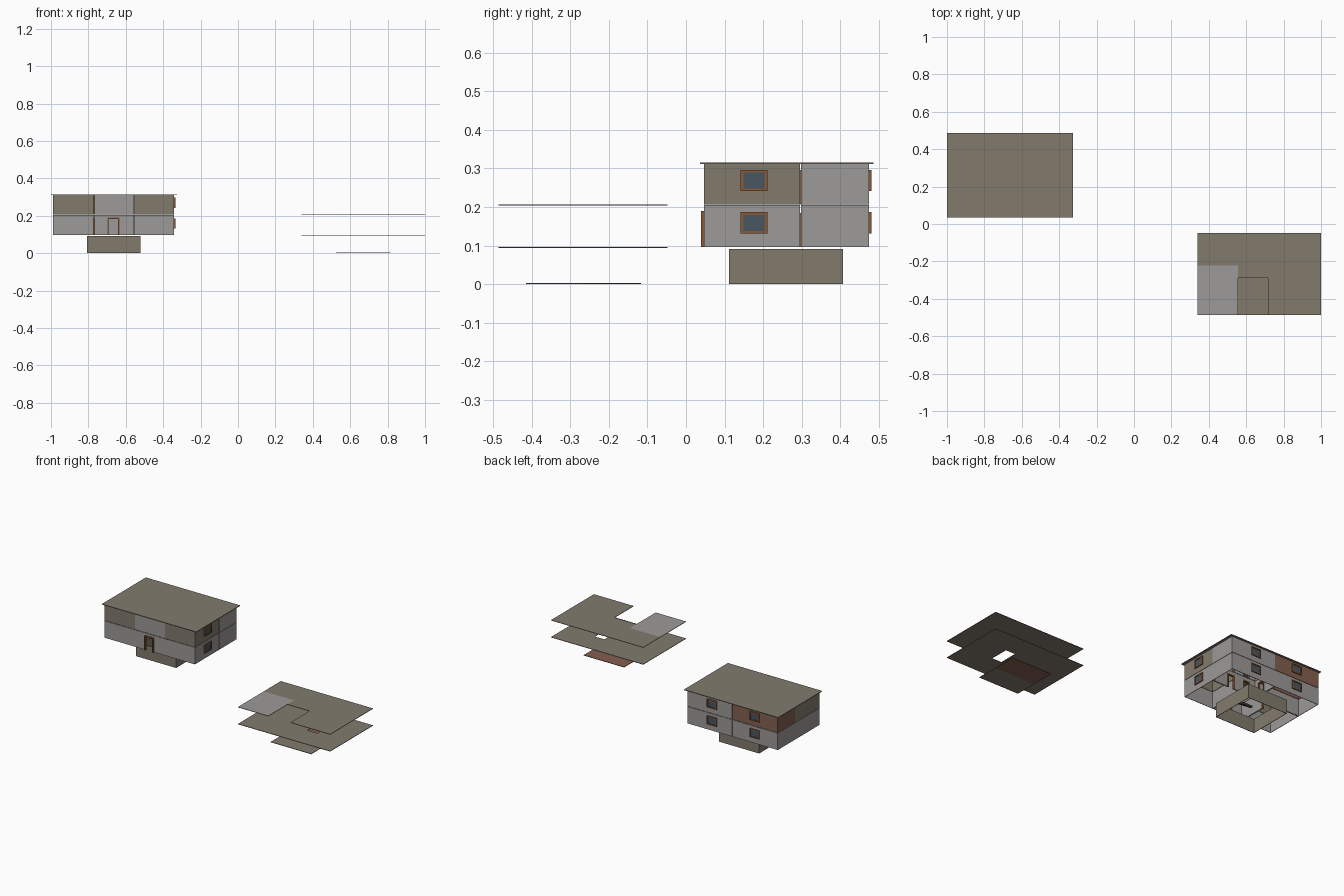
import bpy, bmesh
from mathutils import Matrix, Vector

if "Cube" in bpy.data.objects:
    bpy.data.objects.remove(bpy.data.objects["Cube"])


def material(name, rgb):
    m = bpy.data.materials.new(name)
    m.diffuse_color = (*rgb, 1)
    m.use_nodes = True
    m.node_tree.nodes["Principled BSDF"].inputs["Base Color"].default_value = m.diffuse_color
    return m


KHAKI = material("khaki", (0.225, 0.198, 0.152))
GREY = material("grey", (0.335, 0.325, 0.315))
TERRA = material("terracotta", (0.23, 0.115, 0.08))
WOOD = material("wood", (0.25, 0.10, 0.04))
GLASS = material("glass", (0.065, 0.095, 0.115))
DARK = material("dark stair", (0.085, 0.075, 0.065))


def boxes(name, items, mat):
    """One object from many boxes given as x0, x1, y0, y1, z0, z1."""
    bm = bmesh.new()
    for x0, x1, y0, y1, z0, z1 in items:
        mtx = Matrix.Translation(((x0 + x1) / 2, (y0 + y1) / 2, (z0 + z1) / 2))
        mtx @= Matrix.Diagonal((x1 - x0, y1 - y0, z1 - z0, 1))
        bmesh.ops.create_cube(bm, size=1, matrix=mtx)
    me = bpy.data.meshes.new(name)
    bm.to_mesh(me)
    bm.free()
    me.materials.append(mat)
    ob = bpy.data.objects.new(name, me)
    bpy.context.collection.objects.link(ob)
    return ob


def across(axis, pos, a0, a1, z0, z1, t):
    """Upright panel of thickness t lying across the given axis."""
    if axis == 'y':
        return (a0, a1, pos - t / 2, pos + t / 2, z0, z1)
    return (pos - t / 2, pos + t / 2, a0, a1, z0, z1)


# Levels and room lines
Z1, Z1T, Z2, Z2T = 0.096, 0.205, 0.207, 0.312
XL, XA, XM, XB, XR = -0.99, -0.77, -0.663, -0.555, -0.34
YF, YM, YB = 0.045, 0.297, 0.475
G, T = 0.003, 0.003

# Openings: axis, position, from, to, bottom, top
windows, doors = [], []
for z in (0.135, 0.245):
    windows.append(('x', XR, 0.145, 0.207, z, z + 0.048))
    windows.append(('y', YB, -0.55, -0.488, z, z + 0.048))
    windows.append(('y', YB, -0.855, -0.793, z, z + 0.048))
for z in (Z1, Z2):
    doors.append(('y', YM, -0.615, -0.57, z, z + 0.085))
    doors.append(('y', YM, -0.50, -0.455, z, z + 0.085))
    doors.append(('x', XA, 0.235, 0.28, z, z + 0.085))
    doors.append(('x', XM, 0.33, 0.375, z, z + 0.085))
doors.append(('y', YF, -0.695, -0.638, Z1, 0.186))
openings = windows + doors


def wall(axis, pos, a0, a1, z0, z1):
    """Boxes for one wall, leaving room for the openings in it."""
    cuts = sorted((o for o in openings if o[0] == axis and abs(o[1] - pos) < 0.01
                   and o[2] > a0 and o[3] < a1 and z0 - 0.01 < o[4] < z1),
                  key=lambda o: o[2])
    out, a = [], a0
    for _, _, b0, b1, lo, hi in cuts:
        out.append(across(axis, pos, a, b0, z0, z1, T))
        out.append(across(axis, pos, b0, b1, hi, z1, T))
        if lo > z0 + 0.005:
            out.append(across(axis, pos, b0, b1, z0, lo, T))
        a = b1
    out.append(across(axis, pos, a, a1, z0, z1, T))
    return out


def room(name, x0, x1, y0, y1, z0, z1, mat):
    """Four thin walls, open above and below."""
    x0, x1, y0, y1 = x0 + G, x1 - G, y0 + G, y1 - G
    parts = []
    for p in (y0, y1):
        parts += wall('y', p, x0 - T / 2, x1 + T / 2, z0, z1)
    for p in (x0, x1):
        parts += wall('x', p, y0 + T / 2, y1 - T / 2, z0, z1)
    boxes(name, parts, mat)


# Two storeys of five rooms
plan = [("front_left", XL, XA, YF, YM, KHAKI), ("hall", XA, XB, YF, YM, GREY),
        ("front_right", XB, XR, YF, YM, KHAKI), ("back_left", XL, XM, YM, YB, TERRA),
        ("back_right", XM, XR, YM, YB, GREY)]
for name, x0, x1, y0, y1, mat in plan:
    room(name + "_room_lower", x0, x1, y0, y1, Z1, Z1T, GREY)
    room(name + "_room_upper", x0, x1, y0, y1, Z2, Z2T, mat)

# Basement
room("basement_walls", -0.81, -0.52, 0.11, 0.408, 0, 0.091, KHAKI)


# Door and window frames, glass
def frame(o, w, t, sill):
    axis, p, a, b, lo, hi = o
    out = [across(axis, p, a - w / 2, a + w / 2, lo, hi, t),
           across(axis, p, b - w / 2, b + w / 2, lo, hi, t),
           across(axis, p, a - w / 2, b + w / 2, hi - w / 2, hi + w / 2, t)]
    if sill:
        out.append(across(axis, p, a - w / 2, b + w / 2, lo - w / 2, lo + w / 2, t))
    return out


boxes("window_frames", [s for o in windows for s in frame(o, 0.007, 0.011, True)], WOOD)
boxes("door_frames", [s for o in doors for s in frame(o, 0.007, 0.013, False)], WOOD)
boxes("window_glass", [across(*o, 0.004) for o in windows], GLASS)

# Basement stair
n = 9
boxes("basement_stair", [(-0.61, -0.545, 0.335 - (i + 1) * 0.015, 0.335 - i * 0.015,
                          i * 0.01, (i + 1) * 0.01) for i in range(n)], DARK)

# Flat roof with eaves
boxes("roof", [(-1.0, -0.325, 0.036, 0.486, 0.311, 0.315)], KHAKI)


# Floors, laid out beside the house
FX0, FX1, FY0, FY1 = 0.34, 1.0, -0.486, -0.048


def slab_with_hole(x0, x1, y0, y1, z):
    """Rectangles surrounding a hole in the full floor."""
    lo, hi = z - 0.0015, z + 0.0015
    rects = [(FX0, x0, FY0, FY1), (x1, FX1, FY0, FY1), (x0, x1, y1, FY1), (x0, x1, FY0, y0)]
    return [(*r, lo, hi) for r in rects if r[3] - r[2] > 0.001]


boxes("lower_floor", slab_with_hole(0.725, 0.795, -0.325, -0.20, 0.0955), KHAKI)
upper = slab_with_hole(0.557, 0.716, FY0, -0.29, 0.205)
z0, z1 = upper[0][4:]
upper[0] = (FX0, 0.557, -0.222, FY1, z0, z1)
boxes("upper_floor", upper, KHAKI)
boxes("upper_floor_front_left", [(FX0, 0.557, FY0, -0.222, z0, z1)], GREY)
boxes("basement_floor_front", [(0.525, 0.815, -0.415, -0.27, 0, 0.003)], KHAKI)
boxes("basement_floor_back", [(0.525, 0.815, -0.27, -0.117, 0, 0.003)], TERRA)
